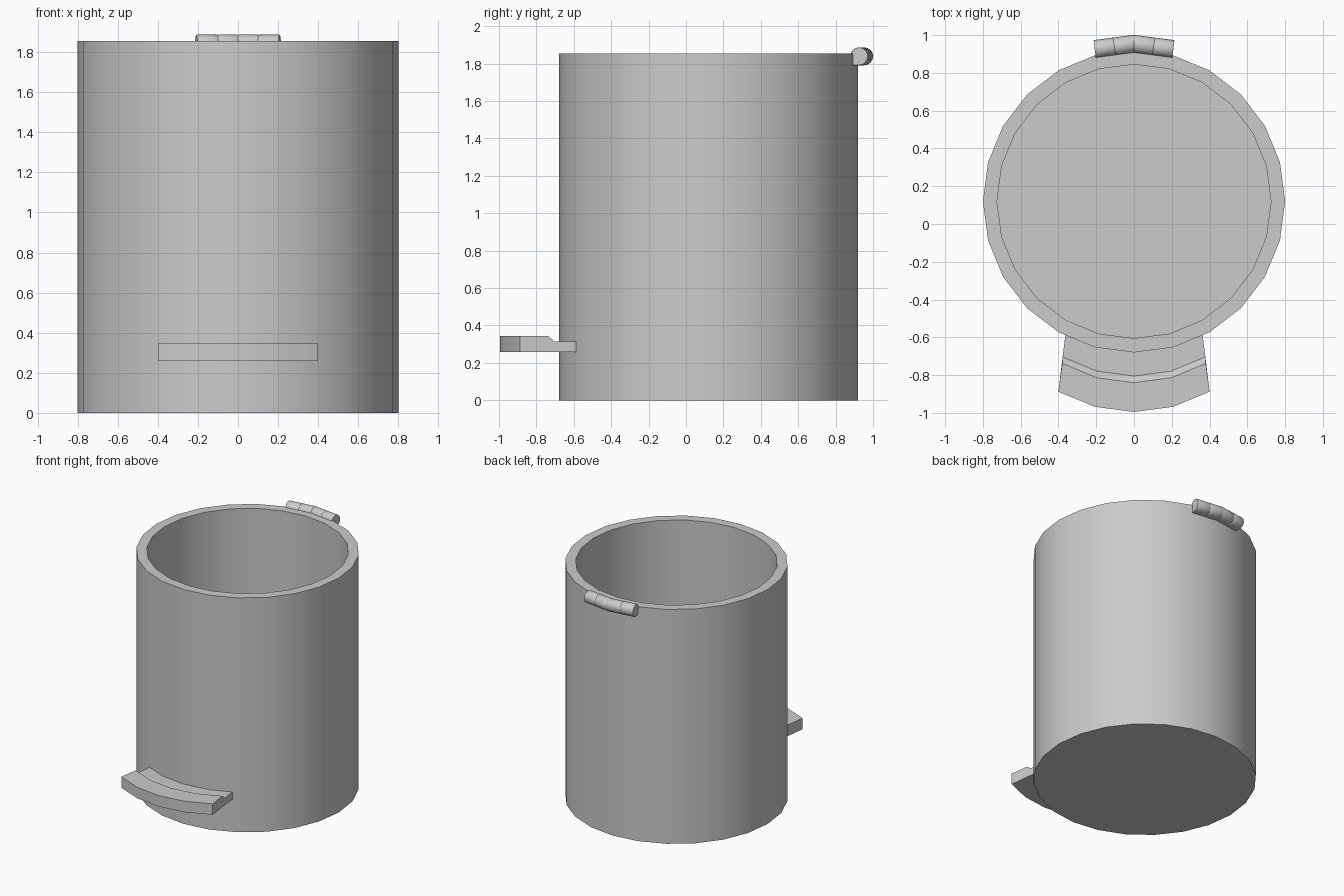
import bpy
import bmesh
from math import sin, cos, tan, radians, pi
from mathutils import Vector

cube = bpy.data.objects.get("Cube")
if cube:
    bpy.data.objects.remove(cube, do_unlink=True)

CENTRE_Y = 0.12
RADIUS = 0.80
INNER = 0.725
HEIGHT = 1.855
SIDES = 24

# One plain grey for the whole bin
grey = bpy.data.materials.new("plain_grey")
grey.use_nodes = True
grey.diffuse_color = (0.6, 0.6, 0.6, 1)
grey.node_tree.nodes["Principled BSDF"].inputs["Base Color"].default_value = (0.6, 0.6, 0.6, 1)


def loft(name, rings):
    """Skin a list of closed rings and cap both ends."""
    bm = bmesh.new()
    loops = [[bm.verts.new(p) for p in ring] for ring in rings]
    for a, b in zip(loops, loops[1:]):
        for i in range(len(a)):
            j = (i + 1) % len(a)
            bm.faces.new((a[i], a[j], b[j], b[i]))
    bm.faces.new(loops[0])
    bm.faces.new(loops[-1])
    bmesh.ops.recalc_face_normals(bm, faces=bm.faces)
    mesh = bpy.data.meshes.new(name)
    bm.to_mesh(mesh)
    bm.free()
    mesh.materials.append(grey)
    obj = bpy.data.objects.new(name, mesh)
    bpy.context.collection.objects.link(obj)
    bpy.ops.object.select_all(action='DESELECT')
    obj.select_set(True)
    bpy.context.view_layer.objects.active = obj
    bpy.ops.object.shade_smooth_by_angle(angle=radians(30))
    return obj


def circle(radius, z):
    step = 2 * pi / SIDES
    return [(radius * cos(i * step), CENTRE_Y + radius * sin(i * step), z)
            for i in range(SIDES)]


# Open bin: outer wall, rim, inner wall and floor
loft("bin_body", [circle(RADIUS, 0), circle(RADIUS, HEIGHT),
                  circle(INNER, HEIGHT), circle(INNER, 0.075)])

# Foot pedal: stepped section swept along the curve of the wall
# (y at the middle, width scale, z)
section = [(-0.995, 1.0, 0.258), (-0.995, 1.0, 0.345), (-0.84, 0.95, 0.345),
           (-0.805, 0.945, 0.315), (-0.66, 0.90, 0.315), (-0.66, 0.90, 0.258)]
pedal = []
for k in range(-2, 3):
    angle = k * 2 * pi / SIDES
    side, sag = RADIUS * sin(angle), RADIUS * (1 - cos(angle))
    pedal.append([(side * s, y + sag * s, z) for y, s, z in section])
loft("foot_pedal", pedal)

# Hinge profile: round, with a square lower corner let into the wall
HINGE_R = 0.048
profile = []
for i in range(16):
    a = i * pi / 8
    if pi < a < 1.5 * pi - 0.01:
        continue
    profile.append((HINGE_R * cos(a), HINGE_R * sin(a)))
    if abs(a - pi) < 0.01:
        profile.append((-HINGE_R, -HINGE_R))

# Hinge: two knuckles each side, mitred at the middle
TILT = pi / SIDES
apex = Vector((0, 0.953, 1.839))


def hinge_ring(side, t, scale, mitre):
    along = Vector((side * cos(TILT), -sin(TILT), 0))
    outward = Vector((side * sin(TILT), cos(TILT), 0))
    ring = []
    for u, v in profile:
        u, v = u * scale, v * scale
        shift = t - u * tan(TILT) * mitre
        ring.append(apex + along * shift + outward * u + Vector((0, 0, v)))
    return ring


for side, label in ((1, "left"), (-1, "right")):
    for part, start, end in (("inner", 0, 0.105), ("outer", 0.105, 0.21)):
        mitre = 1 if part == "inner" else 0
        loft(f"hinge_knuckle_{label}_{part}",
             [hinge_ring(side, start, 0.97, mitre),
              hinge_ring(side, start + 0.003, 1, mitre),
              hinge_ring(side, end - 0.003, 1, 0),
              hinge_ring(side, end, 0.97, 0)])
